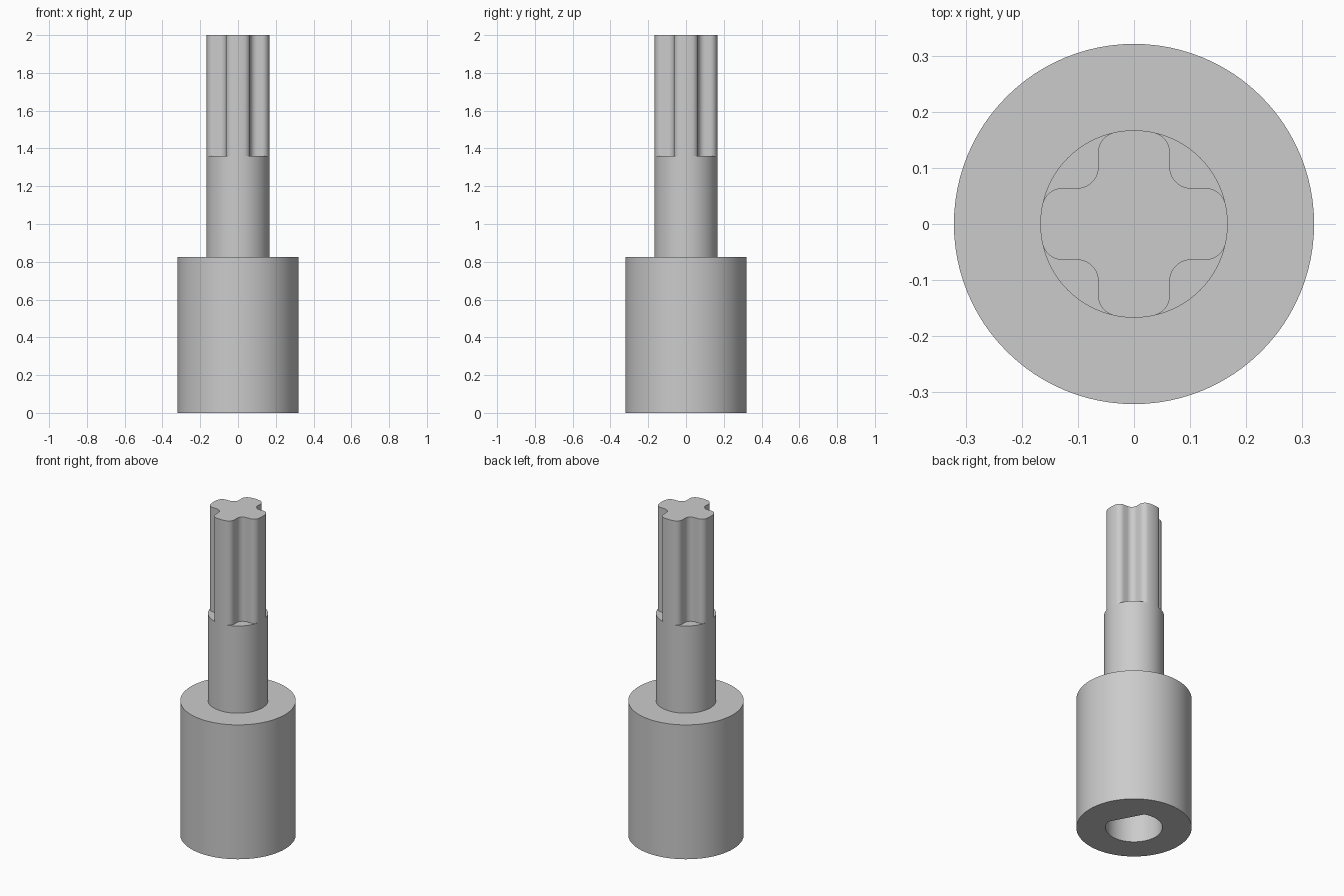
import bpy, bmesh, math
from math import cos, sin, radians

cube = bpy.data.objects.get("Cube")
if cube:
    bpy.data.objects.remove(cube, do_unlink=True)

BODY_R, SHAFT_R, BORE_R = 0.321, 0.167, 0.158
BODY_TOP, TIP_BASE, TOP = 0.825, 1.36, 2.0

grey = bpy.data.materials.new("plain grey")
grey.use_nodes = True
colour = (0.6, 0.6, 0.6, 1)
grey.diffuse_color = colour
grey.node_tree.nodes["Principled BSDF"].inputs["Base Color"].default_value = colour


def arc(cx, cy, r, start, end, steps):
    """Points on an arc, angles in degrees."""
    angles = [radians(start + (end - start) * i / steps) for i in range(steps + 1)]
    return [(cx + r * cos(a), cy + r * sin(a)) for a in angles]


def prism(name, outline, z0, z1, bottom=True):
    """Extrude a closed outline from z0 to z1."""
    bm = bmesh.new()
    low = [bm.verts.new((x, y, z0)) for x, y in outline]
    high = [bm.verts.new((x, y, z1)) for x, y in outline]
    n = len(outline)
    for i in range(n):
        j = (i + 1) % n
        bm.faces.new((low[i], low[j], high[j], high[i]))
    bm.faces.new(high)
    if bottom:
        bm.faces.new(low[::-1])
    mesh = bpy.data.meshes.new(name)
    bm.to_mesh(mesh)
    bm.free()
    mesh.materials.append(grey)
    obj = bpy.data.objects.new(name, mesh)
    bpy.context.collection.objects.link(obj)
    return obj


def activate(obj):
    bpy.ops.object.select_all(action='DESELECT')
    obj.select_set(True)
    bpy.context.view_layer.objects.active = obj


def circle(r):
    return arc(0, 0, r, 0, 360, 96)[:-1]


# Thick collar with a D-shaped blind bore in its underside
collar = prism("collar", circle(BODY_R), 0, BODY_TOP)
flat_dir, half = 28, 43
bore = prism("bore_cutter",
             arc(0, 0, BORE_R, flat_dir + half, flat_dir + 360 - half, 64), -0.1, 0.6)
bore.hide_render = True
cut = collar.modifiers.new("bore", 'BOOLEAN')
cut.operation = 'DIFFERENCE'
cut.solver = 'EXACT'
cut.object = bore
activate(collar)
bpy.ops.object.modifier_apply(modifier=cut.name)
bpy.data.objects.remove(bore, do_unlink=True)

# Round shaft
shaft = prism("shaft", circle(SHAFT_R), BODY_TOP, TIP_BASE, bottom=False)

# Four-lobed splined tip with rounded lobes and grooves
LOBE, FILLET = 0.064, 0.037
cy = LOBE - FILLET
cx = math.sqrt((SHAFT_R - FILLET) ** 2 - cy ** 2)
tangent = math.degrees(math.atan2(cy, cx))
g = LOBE + FILLET
quarter = (arc(cx, -cy, FILLET, -90, -tangent, 8)
           + arc(0, 0, SHAFT_R, -tangent, tangent, 8)[1:-1]
           + arc(cx, cy, FILLET, tangent, 90, 8)
           + arc(g, g, FILLET, -90, -180, 10))
outline = []
for k in range(4):
    c, s = cos(k * math.pi / 2), sin(k * math.pi / 2)
    outline += [(x * c - y * s, x * s + y * c) for x, y in quarter]
tip = prism("splined_tip", outline, TIP_BASE, TOP, bottom=False)

for obj in (collar, shaft, tip):
    activate(obj)
    bpy.ops.object.shade_smooth_by_angle(angle=radians(30))
